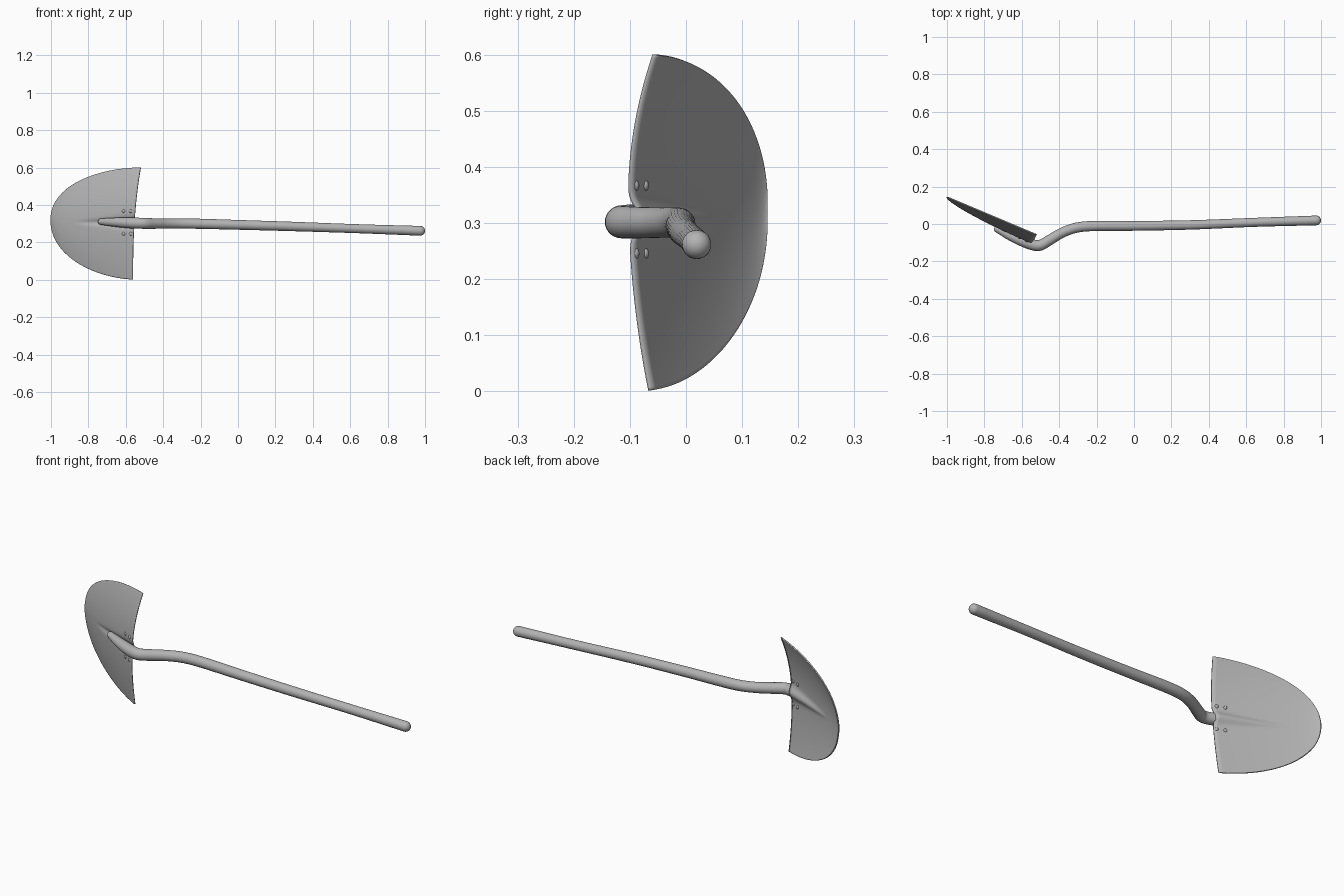
import bpy, bmesh, math
from mathutils import Vector

if "Cube" in bpy.data.objects:
    bpy.data.objects.remove(bpy.data.objects["Cube"])

ZC = 0.307  # height of the socket line on the blade
steel = bpy.data.materials.new("dark_grey")
steel.diffuse_color = (0.45, 0.45, 0.45, 1)
steel.use_nodes = True
steel.node_tree.nodes["Principled BSDF"].inputs["Base Color"].default_value = steel.diffuse_color


def finish(bm, name, angle=40):
    bmesh.ops.remove_doubles(bm, verts=bm.verts, dist=0.0002)
    bmesh.ops.recalc_face_normals(bm, faces=bm.faces)
    me = bpy.data.meshes.new(name)
    bm.to_mesh(me)
    bm.free()
    me.materials.append(steel)
    ob = bpy.data.objects.new(name, me)
    bpy.context.collection.objects.link(ob)
    bpy.ops.object.select_all(action='DESELECT')
    bpy.context.view_layer.objects.active = ob
    ob.select_set(True)
    bpy.ops.object.shade_smooth_by_angle(angle=math.radians(angle))
    return ob


def sheet_y(x, s, v):
    # dished plate: belly pushed forward, lower wing flatter than the upper
    s = min(s, 1)
    depth = 0.05 * math.sqrt(max(0, 1 - (1 - s) ** 2))
    wing = (0.008 if v > 0 else -0.018) * s * v * v
    return 0.145 - 0.4375 * (x + 1) - depth * (1 - v * v) + wing


# Blade: half-ellipse outline, dished, with a tapering pressed ridge
bm = bmesh.new()
NU, NV = 36, 110
rows = []
for i in range(NU + 1):
    a = math.pi / 2 * i / NU
    s, w = 1 - math.cos(a), math.sin(a) ** 0.93
    row = []
    for j in range(NV + 1):
        v = -1 + 2 * j / NV
        half = 0.28 * (0.98 + 0.02 * s) if v > 0 else 0.318 * (0.93 + 0.07 * s)
        z = 0.32 + v * w * half
        x_end = -0.562 + 0.042 * max(z / 0.6, 0) ** 2.5
        x = -1 + (x_end + 1) * s
        y = sheet_y(x, s, v)
        t = max(0, min(1, (x + 0.87) / 0.3))
        y += 0.022 * t * math.exp(-((z - ZC) / (0.008 + 0.02 * t)) ** 2)
        row.append(bm.verts.new((x, y, z)))
    rows.append(row)
for r0, r1 in zip(rows, rows[1:]):
    for j in range(NV):
        bm.faces.new((r0[j], r0[j + 1], r1[j + 1], r1[j]))
blade = finish(bm, "blade")
mod = blade.modifiers.new("thickness", 'SOLIDIFY')
mod.thickness = 0.006
mod.offset = 0


# Handle: cranked round shaft, swept along a smooth path (x, y, z, radius)
path = [(-0.732, -0.028, 0.311, 0.017), (-0.66, -0.065, 0.308, 0.024),
        (-0.57, -0.102, 0.304, 0.029), (-0.507, -0.115, 0.302, 0.029),
        (-0.45, -0.085, 0.301, 0.028), (-0.385, -0.047, 0.301, 0.027),
        (-0.31, -0.020, 0.301, 0.027), (-0.22, -0.011, 0.300, 0.027),
        (0.0, -0.010, 0.294, 0.026), (0.3, -0.005, 0.285, 0.025),
        (0.65, 0.009, 0.273, 0.024), (0.974, 0.019, 0.262, 0.026)]
P = [Vector(p) for p in path]
P = [2 * P[0] - P[1]] + P + [2 * P[-1] - P[-2]]
pts = []
for k in range(1, len(P) - 2):
    p0, p1, p2, p3 = P[k - 1:k + 3]
    h = p2.x - p1.x
    m1 = (p2 - p0) / (p2.x - p0.x) * h
    m2 = (p3 - p1) / (p3.x - p1.x) * h
    for t in (m / 6 for m in range(6)):
        pts.append(p1 * (2 * t**3 - 3 * t**2 + 1) + m1 * (t**3 - 2 * t**2 + t)
                   + p2 * (3 * t**2 - 2 * t**3) + m2 * (t**3 - t**2))
pts.append(P[-2])


# rounded ends
def cap(p, d):
    out = []
    for k in range(1, 7):
        a = math.pi / 2 * k / 6
        c = p.xyz + d * p.w * math.sin(a)
        out.append(Vector((*c, p.w * math.cos(a) + 1e-5)))
    return out


d0 = (pts[1] - pts[0]).xyz.normalized()
d1 = (pts[-1] - pts[-2]).xyz.normalized()
pts = cap(pts[0], -d0)[::-1] + pts + cap(pts[-1], d1)
bm = bmesh.new()
N = 28
rings = []
for k, p in enumerate(pts):
    d = (pts[min(k + 1, len(pts) - 1)] - pts[max(k - 1, 0)]).xyz.normalized()
    side = d.cross(Vector((0, 0, 1))).normalized()
    up = side.cross(d)
    rings.append([bm.verts.new(p.xyz + p.w * (side * math.cos(b) + up * math.sin(b)))
                  for b in (2 * math.pi * n / N for n in range(N))])
for r0, r1 in zip(rings, rings[1:]):
    for n in range(N):
        bm.faces.new((r0[n], r0[(n + 1) % N], r1[(n + 1) % N], r1[n]))
finish(bm, "handle")


# Rivets: low domes, two each side of the socket, showing on both faces
for i, x in enumerate((-0.61, -0.572)):
    for j, z in enumerate((0.367, 0.246)):
        bm = bmesh.new()
        bmesh.ops.create_uvsphere(bm, u_segments=14, v_segments=8, radius=0.01)
        bmesh.ops.scale(bm, verts=bm.verts, vec=(1, 0.75, 1))
        v = (z - 0.32) / (0.28 if z > 0.32 else 0.318)
        c = Vector((x, sheet_y(x, (x + 1) / 0.45, v), z))
        bmesh.ops.translate(bm, verts=bm.verts, vec=c)
        finish(bm, f"rivet_{i}_{j}")
